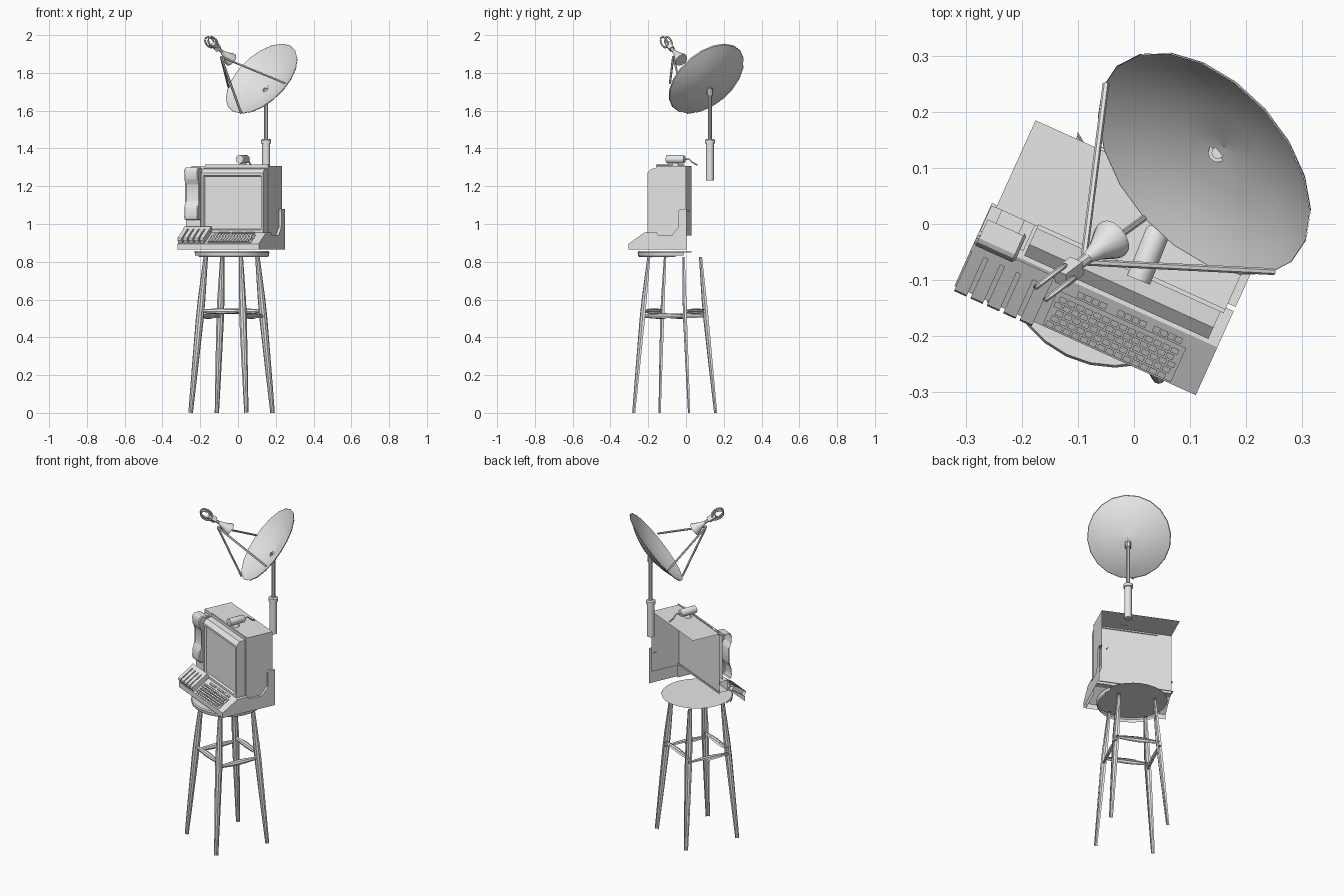
import bpy, bmesh, math
from mathutils import Vector, Matrix

cube = bpy.data.objects.get("Cube")
if cube:
    bpy.data.objects.remove(cube, do_unlink=True)

grey = bpy.data.materials.new("light_grey")
grey.use_nodes = True
grey.diffuse_color = (0.8, 0.8, 0.8, 1)
grey.node_tree.nodes["Principled BSDF"].inputs["Base Color"].default_value = (0.8, 0.8, 0.8, 1)

TURN = Matrix.Rotation(math.radians(-24.35), 4, 'Z')      # console heading
SLOPE = TURN @ Matrix.Translation((0, -0.2325, 0.895)) @ Matrix.Rotation(math.radians(32.7), 4, 'X')
SHOWN = Vector((0.22, -0.94, 0.3))                        # shells are open on the far side


def finish(name, bm, shell=False):
    bmesh.ops.recalc_face_normals(bm, faces=bm.faces)
    bm.normal_update()
    if shell:
        hidden = [f for f in bm.faces if f.normal.dot(SHOWN) < -0.05]
        bmesh.ops.delete(bm, geom=hidden, context='FACES')
    mesh = bpy.data.meshes.new(name)
    bm.to_mesh(mesh)
    bm.free()
    mesh.materials.append(grey)
    mesh.polygons.foreach_set("use_smooth", [True] * len(mesh.polygons))
    mesh.set_sharp_from_angle(angle=math.radians(30))
    obj = bpy.data.objects.new(name, mesh)
    bpy.context.collection.objects.link(obj)
    return obj


def add_prism(bm, u0, u1, profile, matrix=TURN):
    """Extrude a (depth, height) profile from u0 to u1."""
    ends = [[bm.verts.new(matrix @ Vector((u, v, z))) for v, z in profile] for u in (u0, u1)]
    n = len(profile)
    for i in range(n):
        j = (i + 1) % n
        bm.faces.new((ends[0][i], ends[0][j], ends[1][j], ends[1][i]))
    return [bm.faces.new(e) for e in ends]


def rect(v0, v1, z0, z1):
    return [(v0, z0), (v1, z0), (v1, z1), (v0, z1)]


def prisms(name, parts, matrix=TURN, shell=True, bevel=0):
    bm = bmesh.new()
    for u0, u1, profile in parts:
        add_prism(bm, u0, u1, profile, matrix)
    if bevel:
        bmesh.ops.bevel(bm, geom=bm.edges[:], offset=bevel, segments=1, affect='EDGES')
    return finish(name, bm, shell)


def tube(name, stations, sides=10, shell=False, caps=True):
    """Round bar through (point, radius) stations."""
    pts = [Vector(p) for p, r in stations]
    bm = bmesh.new()
    rings = []
    for i, (p, r) in enumerate(stations):
        way = pts[min(i + 1, len(pts) - 1)] - pts[max(i - 1, 0)]
        q = way.to_track_quat('Z', 'Y')
        rings.append([bm.verts.new(pts[i] + q @ Vector((r * math.cos(a), r * math.sin(a), 0)))
                      for a in (2 * math.pi * k / sides for k in range(sides))])
    for a, b in zip(rings, rings[1:]):
        for k in range(sides):
            bm.faces.new((a[k], a[(k + 1) % sides], b[(k + 1) % sides], b[k]))
    if caps:
        bm.faces.new(rings[0])
        bm.faces.new(rings[-1])
    return finish(name, bm, shell)


# Stool: seat, four splayed legs, four stretchers
cx, cy = -0.034, -0.056
tube("stool_seat", [((cx, cy, 0.825), 0.19), ((cx, cy, 0.832), 0.197),
                    ((cx, cy, 0.848), 0.2), ((cx, cy, 0.856), 0.196)], 28, shell=True)


def leg_point(k, z):
    a = math.radians(-70.2 + 90 * k)
    r = 0.2305 - 0.085 * z / 0.825
    return Vector((cx + r * math.cos(a), cy + r * math.sin(a), z))


for k in range(4):
    tube(f"stool_leg_{k + 1}", [(leg_point(k, z), r) for z, r in
         ((0, 0.012), (0.25, 0.017), (0.5, 0.021), (0.6, 0.02), (0.825, 0.012))], 10, shell=True)
    z = 0.512 if k % 2 == 0 else 0.538
    a, b = leg_point(k, z), leg_point(k + 1, z)
    tube(f"stool_stretcher_{k + 1}", [(a.lerp(b, t), r) for t, r in
         ((0, 0.008), (0.3, 0.014), (0.5, 0.016), (0.7, 0.014), (1, 0.008))], 8, shell=True)

# Console base with sloped desk, and raised cheek on one side
desk = [(-0.2325, 0.865), (-0.2325, 0.895), (-0.139, 0.955), (-0.07, 0.955), (-0.07, 0.865)]
prisms("console_base", [(-0.246, 0.211, desk)])
cheek = desk[:3] + [(-0.068, 0.955), (-0.06, 0.94), (0.02, 0.94), (0.06, 0.985),
                    (0.06, 1.07), (0.068, 1.08), (0.1045, 1.08), (0.1045, 0.865)]
prisms("console_cheek", [(0.211, 0.226, cheek)])

# Monitor shell, bezel with recessed screen
prisms("monitor_shell", [(-0.236, 0.211, rect(-0.075, 0.096, 0.94, 1.308))])
bm = bmesh.new()
add_prism(bm, -0.155, 0.205, [(-0.07, 0.955), (-0.07, 1.297), (-0.11, 1.292), (-0.132, 1.27), (-0.132, 0.955)])
bmesh.ops.recalc_face_normals(bm, faces=bm.faces)
ahead = TURN @ Vector((0, -1, 0))
front = [f for f in bm.faces if f.normal.dot(ahead) > 0.95]
bmesh.ops.inset_region(bm, faces=front, thickness=0.018, depth=0)
bmesh.ops.inset_region(bm, faces=front, thickness=0.008, depth=-0.012)
finish("monitor_bezel", bm, shell=True)

# Raised rim along the front edge of the monitor top
prisms("monitor_top_rim", [(-0.155, 0.211, rect(-0.079, -0.071, 1.295, 1.314))])

# Handset on its cradle beside the screen
prisms("handset_cradle", [(-0.245, -0.16, rect(-0.125, -0.075, 0.955, 1.02)),
                          (-0.225, -0.18, rect(-0.1, -0.075, 1.02, 1.29))])
grip = [(-0.095, 1.02), (-0.145, 1.02), (-0.152, 1.04), (-0.148, 1.09), (-0.13, 1.12), (-0.13, 1.21),
        (-0.148, 1.235), (-0.152, 1.28), (-0.142, 1.3), (-0.095, 1.3), (-0.095, 1.23),
        (-0.105, 1.2), (-0.105, 1.12), (-0.095, 1.1)]
prisms("handset", [(-0.246, -0.166, grip)], bevel=0.005)

# Ribbed key bank on the desk
ribs = [(u, u + 0.024, [(0.004, 0), (0.004, 0.022), (0.012, 0.03), (0.1, 0.03), (0.11, 0.02), (0.11, 0)])
        for u in (-0.243 + 0.032 * i for i in range(5))]
prisms("key_bank", ribs, SLOPE)
prisms("key_bank_header", [(-0.246, -0.09, rect(0.1, 0.125, 0, 0.03))], SLOPE)

# Keyboard tray, letter keys and three groups of function keys
prisms("keyboard_tray", [(-0.075, 0.176, rect(0.006, 0.085, 0, 0.004))], SLOPE)
keys = []
for row in range(5):
    s = 0.011 + row * 0.0145
    shift = 0.004 * (row % 3)
    for col in range(14):
        u = -0.07 + shift + col * 0.0168
        keys.append((u, u + 0.0138, rect(s, s + 0.0115, 0.003, 0.012)))
prisms("keyboard_keys", keys, SLOPE)
function_keys = []
for start in (-0.04, 0.038, 0.108):
    for i in range(4):
        u = start + i * 0.0145
        function_keys.append((u, u + 0.0125, rect(0.091, 0.104, 0, 0.009)))
prisms("function_keys", function_keys, SLOPE)

# Small camera on top of the monitor, with its foot and cable
tail, lens = Vector((0.045, -0.008, 1.343)), Vector((0.008, -0.1, 1.343))
tube("camera_body", [(tail, 0.018), (tail.lerp(lens, 0.08), 0.022), (tail.lerp(lens, 0.9), 0.022),
                     (lens, 0.022), (lens, 0.016), (tail.lerp(lens, 0.9), 0.015)], 14)
tube("camera_foot", [((0.025, -0.055, 1.305), 0.02), ((0.025, -0.055, 1.315), 0.018),
                     ((0.025, -0.055, 1.33), 0.008)], 10)
tube("camera_cable", [((0.045, -0.008, 1.34), 0.004), ((0.055, 0.015, 1.345), 0.004),
                      ((0.06, 0.035, 1.325), 0.004), ((0.07, 0.06, 1.312), 0.004)], 6)
tube("rear_cable", [((0.2, 0.0, 1.07), 0.003), ((0.205, 0.02, 1.07), 0.003)], 6)

# Mast: thick sleeve with collar, thin pole
px, py = 0.149, 0.127
tube("mast_sleeve", [((px, py, z), r) for z, r in
     ((1.23, 0.021), (1.425, 0.021), (1.427, 0.027), (1.445, 0.027), (1.45, 0.02))], 14)
tube("mast_pole", [((px, py, 1.44), 0.011), ((px, py, 1.72), 0.011)], 10)

# Dish: shallow bowl facing up and forward
axis = Vector((-0.588, -0.525, 0.616)).normalized()
rim_centre = Vector((0.125, 0.107, 1.77))
R, depth = 0.233, 0.06
tube("dish", [(rim_centre + axis * depth * ((r / R) ** 2 - 1), r)
              for r in (0.002, 0.09, 0.15, 0.2, R)], 20, caps=False)
tube("dish_rim", [(rim_centre - axis * 0.006, R - 0.002), (rim_centre, R + 0.001)], 20, caps=False)
tube("dish_mount", [((px, py, 1.68), 0.017), ((px, py, 1.715), 0.017)], 10)

# Three struts from the rim to the feed
hub = Vector((-0.09, -0.068, 1.885))
for i, end in enumerate(((0.25, -0.085, 1.745), (0.017, 0.01, 1.585), (-0.05, 0.25, 1.725))):
    tube(f"feed_strut_{i + 1}", [(hub, 0.006), (end, 0.006)], 6)

# Feed: horn, neck, receiver body and two wire loops
mouth, back = Vector((-0.036, -0.025, 1.868)), Vector((-0.155, -0.115, 1.975))
tube("feed_horn", [(mouth, 0.036), (mouth.lerp(back, 0.06), 0.036), (mouth.lerp(back, 0.25), 0.018),
                   (mouth.lerp(back, 0.4), 0.01)], 14)
tube("feed_neck", [(mouth.lerp(back, 0.3), 0.01), (mouth.lerp(back, 0.7), 0.01)], 8)
tube("feed_body", [(mouth.lerp(back, 0.55), 0.02), (mouth.lerp(back, 0.8), 0.02)], 4)
line = (back - mouth).normalized()
side = line.cross(Vector((0, 0, 1))).normalized()
up = side.cross(line)
for sign in (-1, 1):
    centre = mouth.lerp(back, 0.88) + side * 0.014 * sign
    loop = [(centre + line * 0.036 * math.cos(a) + up * 0.023 * math.sin(a), 0.005)
            for a in (math.pi * 2 * k / 14 for k in range(15))]
    tube(f"feed_loop_{'a' if sign < 0 else 'b'}", loop, 6)
